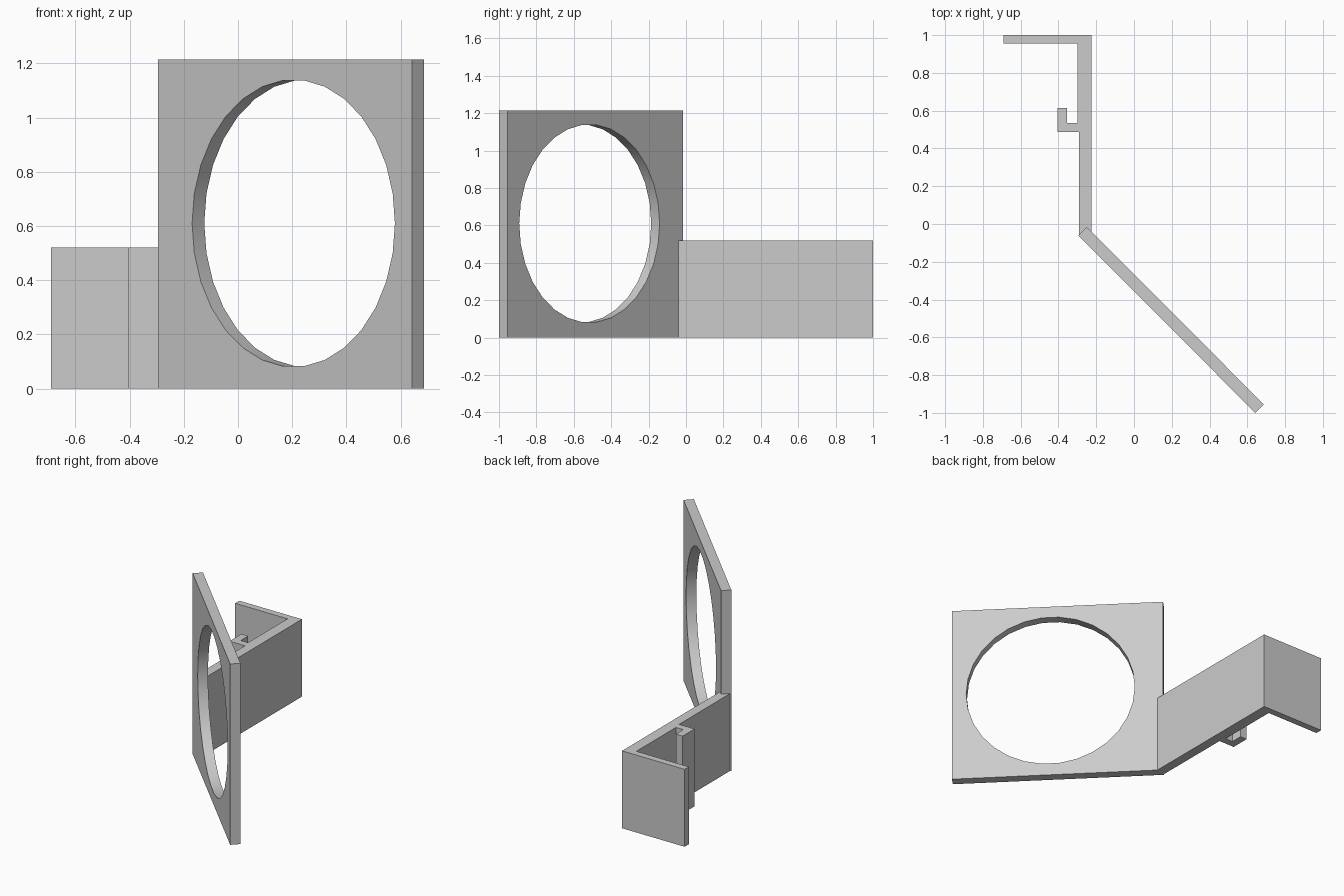
import bpy, bmesh, math
from mathutils import Vector

cube = bpy.data.objects.get("Cube")
if cube:
    bpy.data.objects.remove(cube, do_unlink=True)

GREY = (0.6, 0.6, 0.6, 1.0)
mat = bpy.data.materials.new("light grey")
mat.use_nodes = True
mat.diffuse_color = GREY
mat.node_tree.nodes["Principled BSDF"].inputs["Base Color"].default_value = GREY


def extrude_profile(name, points, height):
    """Raise a closed plan outline from the floor to the given height."""
    bm = bmesh.new()
    base = bm.faces.new([bm.verts.new((x, y, 0)) for x, y in points])
    top = bmesh.ops.extrude_face_region(bm, geom=[base])
    verts = [g for g in top["geom"] if isinstance(g, bmesh.types.BMVert)]
    bmesh.ops.translate(bm, verts=verts, vec=(0, 0, height))
    bmesh.ops.recalc_face_normals(bm, faces=bm.faces)
    mesh = bpy.data.meshes.new(name)
    bm.to_mesh(mesh)
    bm.free()
    mesh.materials.append(mat)
    obj = bpy.data.objects.new(name, mesh)
    bpy.context.collection.objects.link(obj)
    return obj


# Diagonal ring plate, cut by a round hole
start, end = Vector((-0.295, -0.06)), Vector((0.642, -1.0))
across = Vector((0.045, 0.045))
plate = extrude_profile("ring_plate", [start, end, end + across, start + across], 1.215)

bpy.ops.mesh.primitive_cylinder_add(
    vertices=30, radius=0.53, depth=0.4, location=(0.228, -0.538, 0.61),
    rotation=(math.pi / 2, 0, math.pi / 4 - math.pi / 2))
cutter = bpy.context.object
cutter.name = "hole_cutter"
cutter.hide_render = True
cutter.data.materials.append(mat)
# Turn the cylinder so a corner lies on the horizontal centre line
for v in cutter.data.vertices:
    a = math.radians(6)
    x, y = v.co.x, v.co.y
    v.co.x, v.co.y = x * math.cos(a) - y * math.sin(a), x * math.sin(a) + y * math.cos(a)

bpy.ops.object.select_all(action="DESELECT")
plate.select_set(True)
bpy.context.view_layer.objects.active = plate
cut = plate.modifiers.new("hole", "BOOLEAN")
cut.operation = "DIFFERENCE"
cut.solver = "EXACT"
cut.object = cutter
bpy.ops.object.modifier_apply(modifier=cut.name)
bpy.data.objects.remove(cutter, do_unlink=True)
bpy.ops.object.shade_smooth_by_angle(angle=math.radians(30))

# Clip bracket: arm, end flange and small hook in one outline
extrude_profile("clip_bracket", [
    (-0.225, -0.04), (-0.225, 1.0), (-0.69, 1.0), (-0.69, 0.955),
    (-0.30, 0.955), (-0.30, 0.535), (-0.355, 0.535), (-0.355, 0.615),
    (-0.405, 0.615), (-0.405, 0.488), (-0.29, 0.488), (-0.29, -0.055),
    (-0.25, -0.015)][:-1], 0.52)
